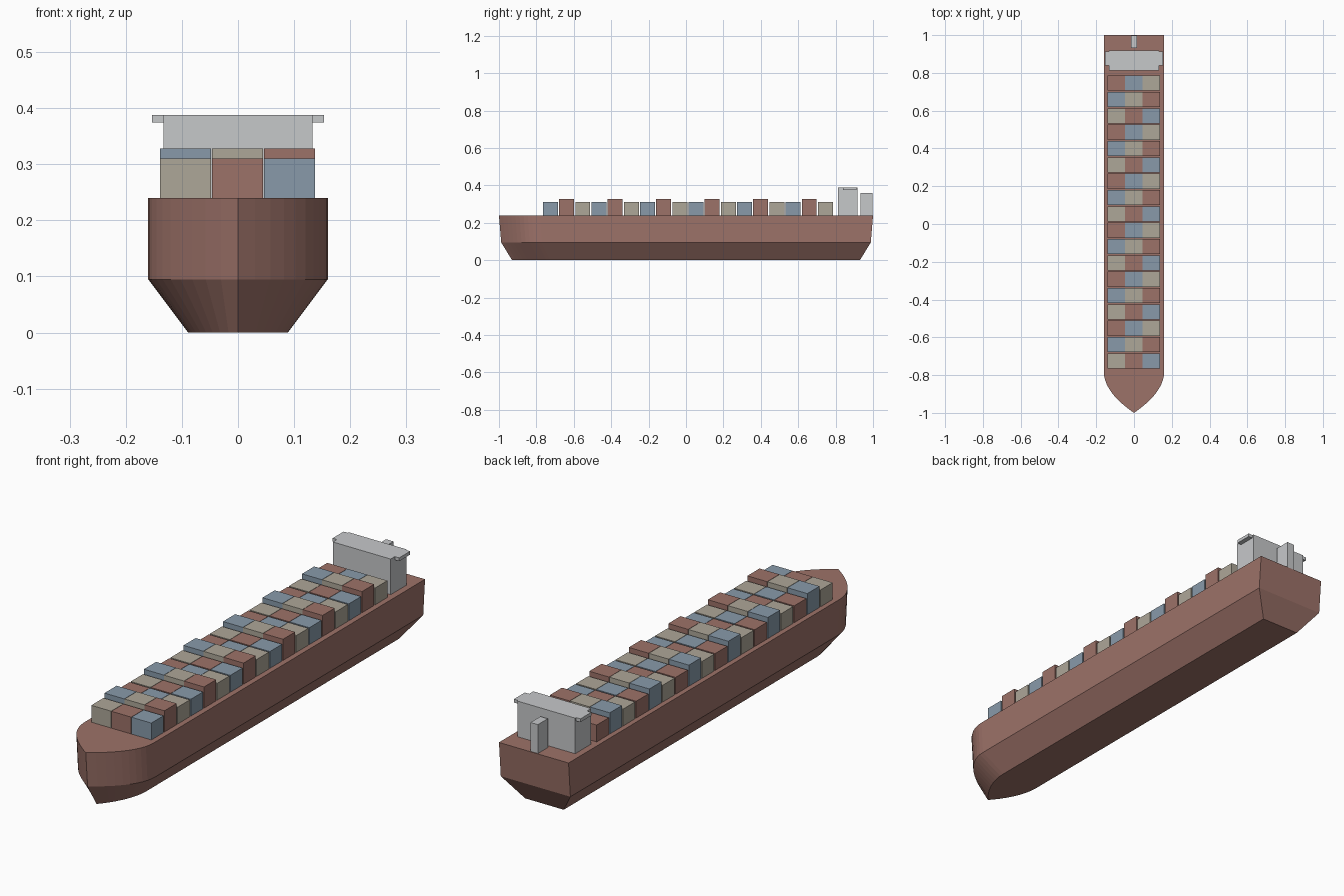
import bpy
import bmesh

cube = bpy.data.objects.get("Cube")
if cube:
    bpy.data.objects.remove(cube, do_unlink=True)


def material(name, rgb):
    m = bpy.data.materials.new(name)
    m.use_nodes = True
    m.diffuse_color = (*rgb, 1)
    m.node_tree.nodes["Principled BSDF"].inputs["Base Color"].default_value = (*rgb, 1)
    return m


RED = material("hull red", (0.335, 0.168, 0.14))
BEIGE = material("beige", (0.42, 0.385, 0.315))
BLUE = material("steel blue", (0.246, 0.323, 0.402))
GREY = material("light grey", (0.565, 0.577, 0.59))


def finish(name, bm, mat):
    bmesh.ops.recalc_face_normals(bm, faces=bm.faces)
    mesh = bpy.data.meshes.new(name)
    bm.to_mesh(mesh)
    bm.free()
    mesh.materials.append(mat)
    ob = bpy.data.objects.new(name, mesh)
    bpy.context.collection.objects.link(ob)
    return ob


def box(name, low, high, mat):
    bm = bmesh.new()
    bmesh.ops.create_cube(bm, size=1)
    for v in bm.verts:
        v.co = [a + (b - a) * (c + 0.5) for a, b, c in zip(low, high, v.co)]
    return finish(name, bm, mat)


# Hull: one plan outline with a parabolic bow, lofted through three levels
HALF, BOW, STEPS, DECK = 0.16, 0.22, 10, 0.24
right = []
for i in range(STEPS + 1):
    t = 1 - i / STEPS
    right.append((HALF * (1 - t * t), -1 + BOW * (1 - t)))
right.append((HALF, 1))
outline = right + [(-x, y) for x, y in reversed(right[1:])]

bm = bmesh.new()
rings = []
for z, sx, sy in ((0, 0.555, 0.93), (0.095, 1, 0.988), (DECK, 1, 1)):
    rings.append([bm.verts.new((x * sx, y * sy, z)) for x, y in outline])
n = len(outline)
for lower, upper in zip(rings, rings[1:]):
    for i in range(n):
        j = (i + 1) % n
        bm.faces.new((lower[i], lower[j], upper[j], upper[i]))
bm.faces.new(rings[0])
bm.faces.new(rings[-1])
finish("hull", bm, RED)

# Containers: colours cycle diagonally, every third row is taller
ROWS, PITCH_X, PITCH_Y = 18, 0.0925, 0.0865
cycle = (BEIGE, RED, BLUE)
for row in range(ROWS):
    y = -0.725 + row * PITCH_Y
    top = 0.328 if row % 3 == 1 else 0.31
    for col in range(3):
        x = -0.001 + (col - 1) * PITCH_X
        box(f"container_{row + 1}_{col + 1}",
            (x - 0.0455, y - 0.04, DECK), (x + 0.0455, y + 0.04, top),
            cycle[(col - row) % 3])

# Bridge house with wings, and the funnel behind it
box("bridge_house", (-0.133, 0.813, DECK), (0.133, 0.918, 0.388), GREY)
for side, name in ((-1, "right"), (1, "left")):
    xs = sorted((side * 0.133, side * 0.153))
    box(f"{name}_bridge_wing", (xs[0], 0.84, 0.374), (xs[1], 0.912, 0.388), GREY)
box("funnel", (-0.017, 0.932, DECK), (0.017, 0.997, 0.36), GREY)
